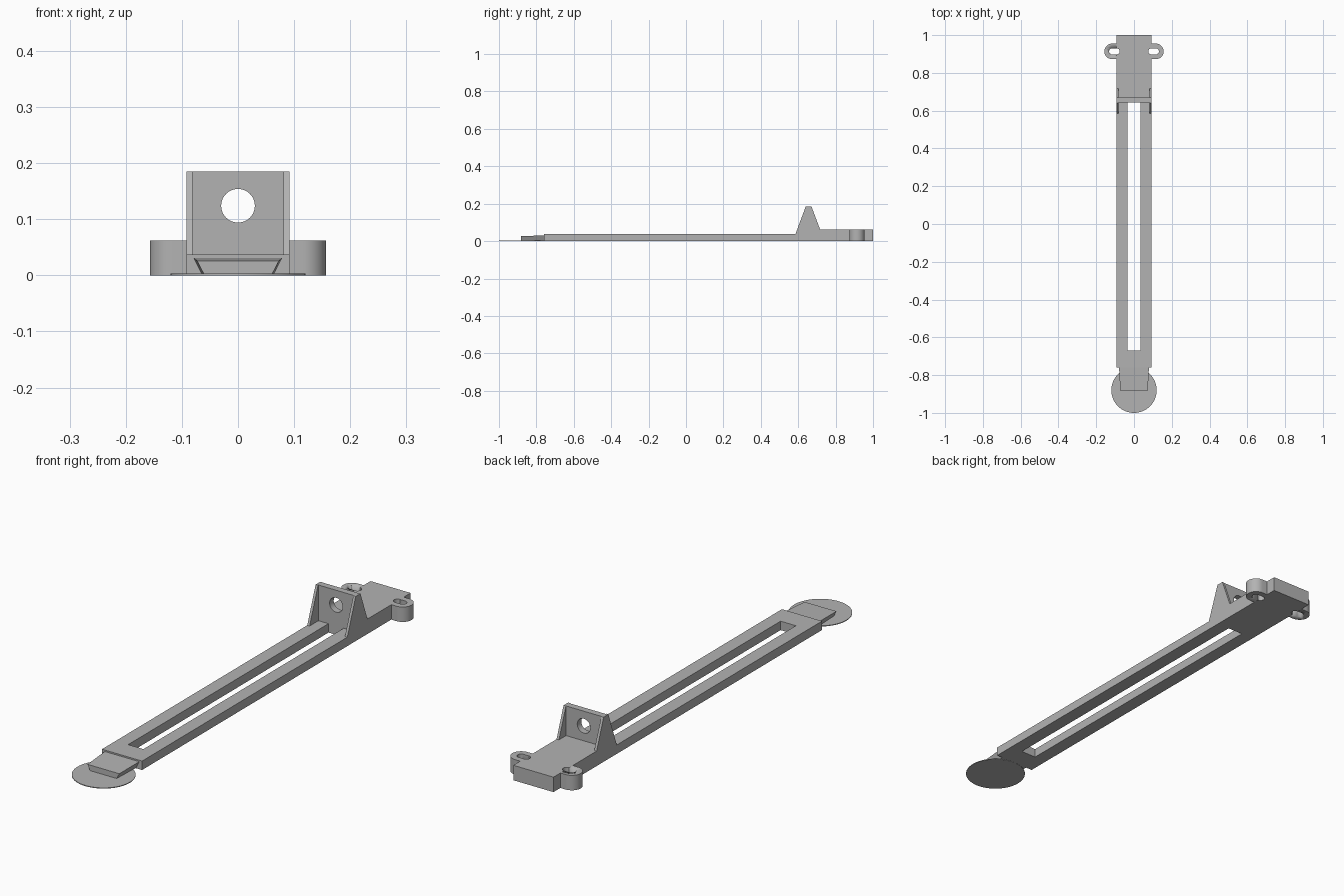
import bpy, bmesh, math
from mathutils import Vector

if "Cube" in bpy.data.objects:
    bpy.data.objects.remove(bpy.data.objects["Cube"], do_unlink=True)

grey = bpy.data.materials.new("plain grey")
grey.use_nodes = True
colour = (0.45, 0.45, 0.45, 1)
grey.diffuse_color = colour
grey.node_tree.nodes["Principled BSDF"].inputs["Base Color"].default_value = colour


def loft(name, start, end, smooth=False):
    """Solid between two matching rings of points."""
    bm = bmesh.new()
    a = [bm.verts.new(p) for p in start]
    b = [bm.verts.new(p) for p in end]
    bm.faces.new(a)
    bm.faces.new(b[::-1])
    for i in range(len(a)):
        j = (i + 1) % len(a)
        bm.faces.new((a[i], b[i], b[j], a[j]))
    bmesh.ops.recalc_face_normals(bm, faces=bm.faces)
    mesh = bpy.data.meshes.new(name)
    bm.to_mesh(mesh)
    bm.free()
    mesh.materials.append(grey)
    obj = bpy.data.objects.new(name, mesh)
    bpy.context.collection.objects.link(obj)
    if smooth:
        bpy.ops.object.select_all(action="DESELECT")
        obj.select_set(True)
        bpy.context.view_layer.objects.active = obj
        bpy.ops.object.shade_smooth_by_angle(angle=math.radians(30))
    return obj


def prism(name, outline, axis, lo, hi, smooth=False):
    """Extrude a flat outline along x, y or z."""
    place = {"x": lambda p, h: Vector((h, *p)),
             "y": lambda p, h: Vector((p[0], h, p[1])),
             "z": lambda p, h: Vector((*p, h))}[axis]
    return loft(name, [place(p, lo) for p in outline],
                [place(p, hi) for p in outline], smooth)


def arc(cx, cy, r, start, end, n=24):
    angles = [math.radians(start + (end - start) * i / n) for i in range(n + 1)]
    return [(cx + r * math.cos(t), cy + r * math.sin(t)) for t in angles]


def box(x, y0, y1):
    return [(-x, y0), (x, y0), (x, y1), (-x, y1)]


def cut(target, cutter):
    cutter.hide_render = True
    cutter.hide_set(True)
    mod = target.modifiers.new("cut " + cutter.name, "BOOLEAN")
    mod.operation = "DIFFERENCE"
    mod.solver = "EXACT"
    mod.object = cutter


HALF, BAR, BLOCK, TOP = 0.092, 0.037, 0.062, 0.185
WALL_FRONT, WALL_BACK = 0.643, 0.67

# Body: rail, upright wedge and rear block share one side profile
body = prism("rail_body", [(-0.76, 0), (1, 0), (1, BLOCK), (0.717, BLOCK),
                           (WALL_BACK + 0.001, TOP), (WALL_FRONT - 0.003, TOP),
                           (0.585, BAR), (-0.76, BAR)], "x", -HALF, HALF)

# Pockets leave a wall with a thin gusset on each side
cut(body, prism("front_pocket", box(0.081, 0.5, WALL_FRONT), "z", BAR, 0.3))
cut(body, prism("rear_pocket", box(0.081, WALL_BACK, 0.85), "z", BLOCK, 0.3))
# Long slot and round wall hole
cut(body, prism("rail_slot", box(0.035, -0.67, WALL_FRONT), "z", -0.1, BAR + 0.02))
cut(body, prism("wall_hole", arc(0, 0.124, 0.03, 0, 360, 48)[:-1], "y", 0.55, 0.8, True))

# Rounded mounting ears with slotted holes
EAR_Y = 0.914
for side, s in (("left", 1), ("right", -1)):
    outline = [(HALF, EAR_Y - 0.041)] + arc(0.116, EAR_Y, 0.041, -90, 90) + [(HALF, EAR_Y + 0.041)]
    ear = prism(side + "_ear", [(s * x, y) for x, y in outline], "z", 0, BLOCK, True)
    hole = arc(0.116, EAR_Y, 0.016, -90, 90, 12) + arc(0.092, EAR_Y, 0.016, 90, 270, 12)
    cutter = prism(side + "_ear_slot", [(s * x, y) for x, y in hole], "z", -0.1, 0.2, True)
    cut(ear, cutter)
    cut(body, cutter)


# Dovetail tongue tapering slightly toward the tip
def trapezoid(y, low, high, z):
    return [(-low, y, 0.001), (low, y, 0.001), (high, y, z), (-high, y, z)]


loft("dovetail_tongue", trapezoid(-0.76, 0.064, 0.079, 0.031),
     trapezoid(-0.882, 0.06, 0.073, 0.026))

# Thin round foot pad under the tongue
prism("foot_pad", arc(0, -0.88, 0.12, 0, 360, 64)[:-1], "z", 0, 0.003, True)
